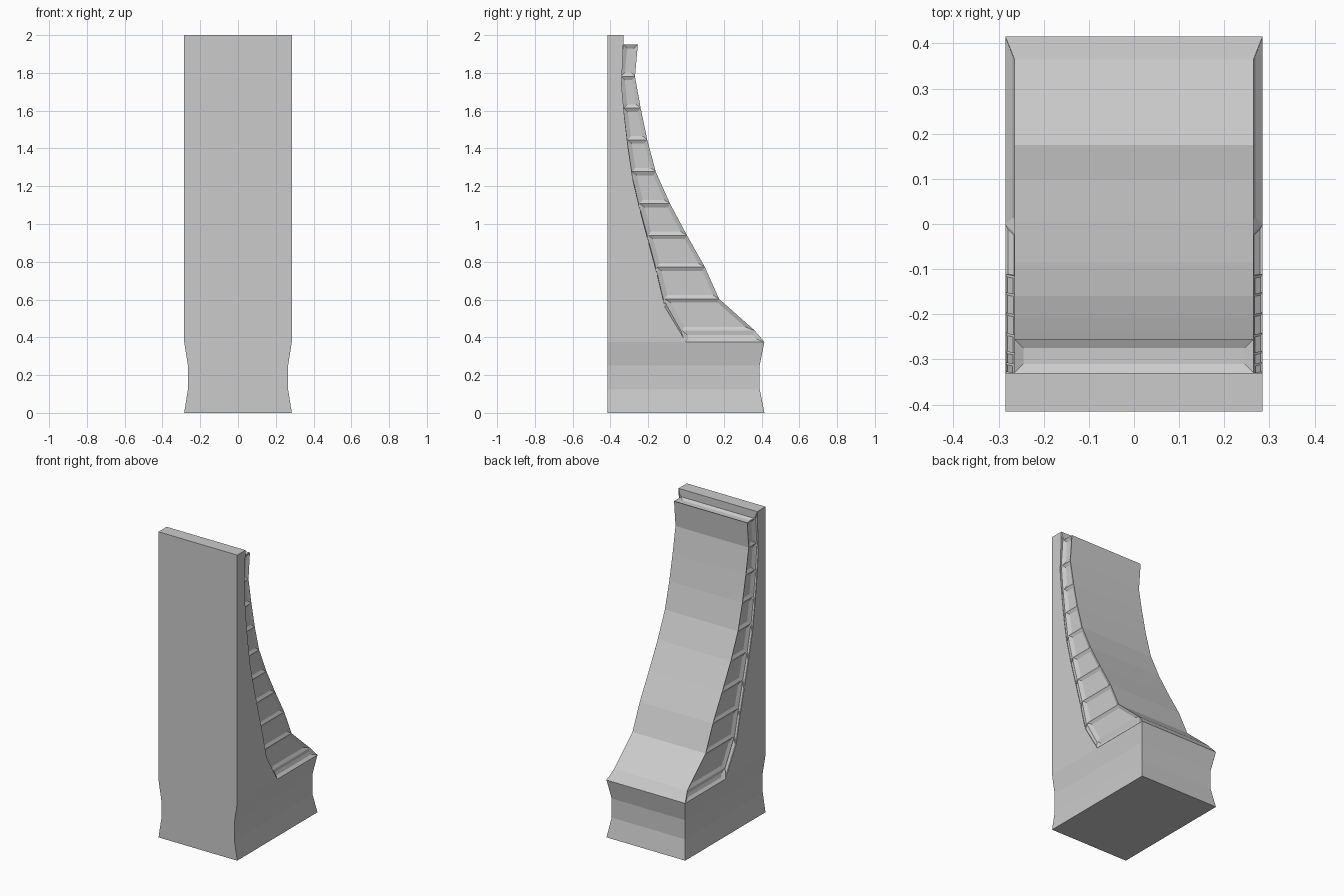
import bpy, bmesh

if "Cube" in bpy.data.objects:
    bpy.data.objects.remove(bpy.data.objects["Cube"])

W, N, BACK = 0.285, 0.265, -0.415      # outer half width, narrow half width, flat face

# side profile of the curved column, bottom to top, in nine even cells
zs = [0.435 + i * (1.95 - 0.435) / 9 for i in range(10)]
outer_y = [0.365, 0.175, 0.10, 0.005, -0.085, -0.16, -0.205, -0.24, -0.27, -0.255]
inner_y = [-0.02, -0.115, -0.155, -0.20, -0.245, -0.285, -0.31, -0.33, -0.345, -0.33]
outer = list(zip(outer_y, zs))
inner = list(zip(inner_y, zs))
rim = [(0.0, 0.375)] + [(y + 0.004, z - 0.045) for y, z in inner[1:9]] + [(-0.33, 2.0)]

bm = bmesh.new()


def face(*pts):
    return bm.faces.new([bm.verts.new(p) for p in pts])


def span(a, b, wa, wb):
    """Quad across the full width between two profile points."""
    return face((-wa, *a), (wa, *a), (wb, *b), (-wb, *b))


cells, slots = [], []

# waisted base
levels = [(0, W, 0.415), (0.125, N, 0.39), (0.25, N, 0.39), (0.375, W, 0.415)]
for (z0, w0, y0), (z1, w1, y1) in zip(levels, levels[1:]):
    span((y0, z0), (y1, z1), w0, w1)
    span((BACK, z0), (BACK, z1), w0, w1)
    for s in (-1, 1):
        pts = [(s * w0, BACK, z0), (s * w0, y0, z0), (s * w1, y1, z1)]
        if z1 == 0.375:
            pts.append((s * W, 0, 0.375))
        face(*pts, (s * w1, BACK, z1))
span((BACK, 0), (0.415, 0), W, W)

# upright slab
span((BACK, 0.375), (BACK, 2), W, W)
span((BACK, 2), rim[-1], W, W)
span(rim[-1], inner[-1], W, N)

# curved column front and top
span((0.415, 0.375), outer[0], W, N)
for a, b in zip(outer, outer[1:]):
    span(a, b, N, N)
cells.append(span(inner[-1], outer[-1], N, N))

# slab sides, rim, recessed column sides and ledge
for s in (-1, 1):
    face((s * W, BACK, 2), (s * W, BACK, 0.375), *[(s * W, *p) for p in rim])
    for i in range(9):
        cells.append(face(*[(s * N, *p) for p in (inner[i], outer[i], outer[i + 1], inner[i + 1])]))
        slots.append(face((s * W, *rim[i]), (s * N, *inner[i]),
                          (s * N, *inner[i + 1]), (s * W, *rim[i + 1])))
    cells.append(face((s * W, *rim[0]), (s * W, 0.415, 0.375), (s * N, *outer[0]), (s * N, *inner[0])))

bmesh.ops.remove_doubles(bm, verts=bm.verts[:], dist=0.0005)
bmesh.ops.recalc_face_normals(bm, faces=bm.faces[:])

# sunken panels
bmesh.ops.inset_individual(bm, faces=cells, thickness=0.02, depth=-0.01, use_even_offset=True)
bmesh.ops.inset_individual(bm, faces=slots, thickness=0.004, depth=-0.004, use_even_offset=True)

mesh = bpy.data.meshes.new("curved_buttress")
bm.to_mesh(mesh)
bm.free()
bpy.context.collection.objects.link(bpy.data.objects.new("curved_buttress", mesh))
